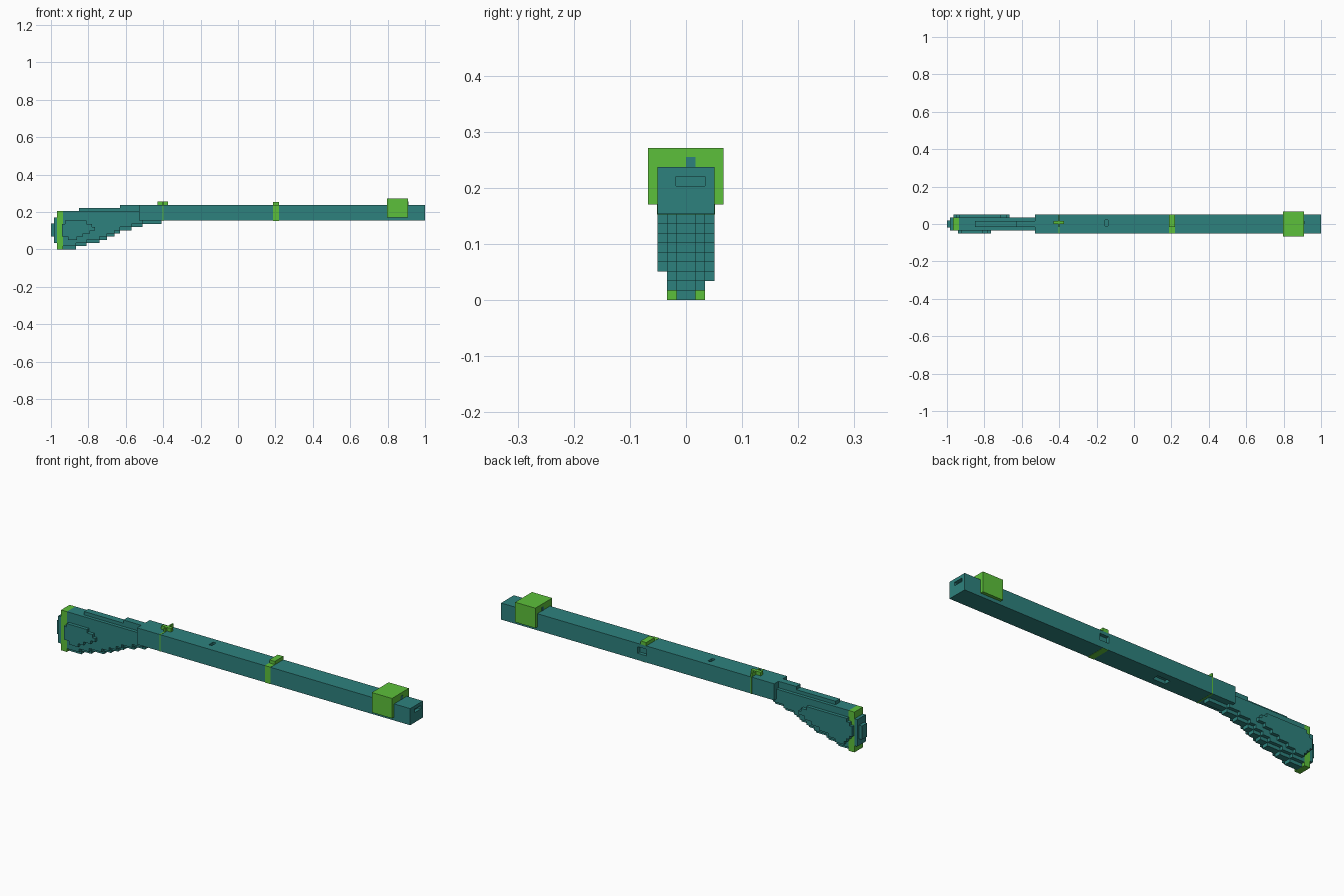
import bpy
import bmesh

if "Cube" in bpy.data.objects:
    bpy.data.objects.remove(bpy.data.objects["Cube"], do_unlink=True)


def material(name, color):
    m = bpy.data.materials.new(name)
    m.use_nodes = True
    m.diffuse_color = color
    m.node_tree.nodes["Principled BSDF"].inputs["Base Color"].default_value = color
    return m


teal = material("teal", (0.027, 0.222, 0.207, 1))
green = material("green", (0.108, 0.53, 0.043, 1))


def boxes(name, mat, *extents):
    """One object from boxes given as (x0, x1, y0, y1, z0, z1)."""
    bm = bmesh.new()
    for x0, x1, y0, y1, z0, z1 in extents:
        for v in bmesh.ops.create_cube(bm, size=1)["verts"]:
            v.co = (x1 if v.co.x > 0 else x0,
                    y1 if v.co.y > 0 else y0,
                    z1 if v.co.z > 0 else z0)
    mesh = bpy.data.meshes.new(name)
    bm.to_mesh(mesh)
    bm.free()
    mesh.materials.append(mat)
    ob = bpy.data.objects.new(name, mesh)
    bpy.context.collection.objects.link(ob)
    return ob


S = 0.017            # one block step
HALF = 0.051         # barrel half width
LOW, TOP = 0.153, 0.237

# Barrel with muzzle bore, lock recess and small slots
barrel = boxes("barrel", teal, (-0.53, 1.0, -HALF, HALF, LOW, TOP))
cutters = boxes("barrel_cutters", teal,
                (0.983, 1.1, -0.018, 0.034, 0.203, 0.22),
                (-0.155, -0.138, -0.012, 0.022, 0.22, 0.3),
                (-0.19, -0.12, -0.017, 0.017, 0.1, 0.17),
                (0.185, 0.235, 0.034, 0.1, 0.187, 0.22))
cutters.hide_render = True
cutters.hide_viewport = True
cut = barrel.modifiers.new("recesses", "BOOLEAN")
cut.operation = "DIFFERENCE"
cut.object = cutters

# Front sleeve and its sight channel
boxes("front_sleeve", green, (0.797, 0.91, -0.068, 0.067, 0.17, 0.271))
boxes("sight_channel", teal, (0.796, 0.911, 0, S, TOP, 0.255))

# Middle band wrapping the front, bottom and top, with raised tab
boxes("middle_band", green,
      (0.187, 0.218, -HALF - 0.001, HALF, LOW - 0.001, LOW + 0.002),
      (0.187, 0.218, -HALF - 0.001, -HALF + 0.002, LOW, TOP),
      (0.187, 0.218, -HALF - 0.001, HALF, TOP - 0.002, TOP + 0.001),
      (0.187, 0.218, -S, HALF, TOP, 0.254))

# Rear sight: thin hoop with a crossbar
boxes("rear_sight", green,
      (-0.404, -0.397, -HALF - 0.001, HALF + 0.001, LOW - 0.001, TOP + 0.001),
      (-0.404, -0.397, -S, HALF, TOP, 0.255),
      (-0.43, -0.375, 0, S, TOP, 0.255))

# Stepped stock: narrow core layers inside wider layers
ends = [-0.866, -0.81, -0.74, -0.70, -0.66, -0.63, -0.57, -0.51, -0.41]
layers = []
for i, end in enumerate(ends):
    layers.append((-0.935, end, -S, S, i * S, (i + 1) * S))
    if i:
        layers.append((-0.935, ends[i - 1], -2 * S, 2 * S, i * S, (i + 1) * S))
layers += [(-0.935, -0.52, -2 * S, 2 * S, LOW, 0.204),
           (-0.85, -0.52, -S, S, 0.204, 0.221),
           (-0.63, -0.52, -S, S, 0.221, TOP)]
boxes("stock", teal, *layers)


# Cheek panels: stacked rows that are longest in the middle
def panel(name, y0, y1, start, z0, rows):
    boxes(name, teal, *[(start + a, end, y0, y1, z0 + i * S, z0 + (i + 1) * S)
                        for i, (a, end) in enumerate(rows)])


panel("right_cheek_panel", -HALF, -2 * S, -0.94, 3 * S,
      [(0.03, -0.86), (0, -0.83), (0, -0.79), (0, -0.765),
       (0, -0.78), (0.015, -0.81)])
panel("left_cheek_panel", 2 * S, HALF, -0.966, 2 * S,
      [(0.045, -0.87), (0.03, -0.83), (0.015, -0.78), (0, -0.74),
       (0, -0.7), (0, -0.665), (0.015, -0.68), (0.03, -0.71)])

# Butt plate and stepped end cap
boxes("butt_plate", green, (-0.967, -0.935, -2 * S, 2 * S, 0, 0.204))
boxes("butt_cap", teal,
      (-0.983, -0.967, -2 * S, 2 * S, 0.034, 0.17),
      (-1.0, -0.983, -0.02, 0.02, 0.068, 0.137))
